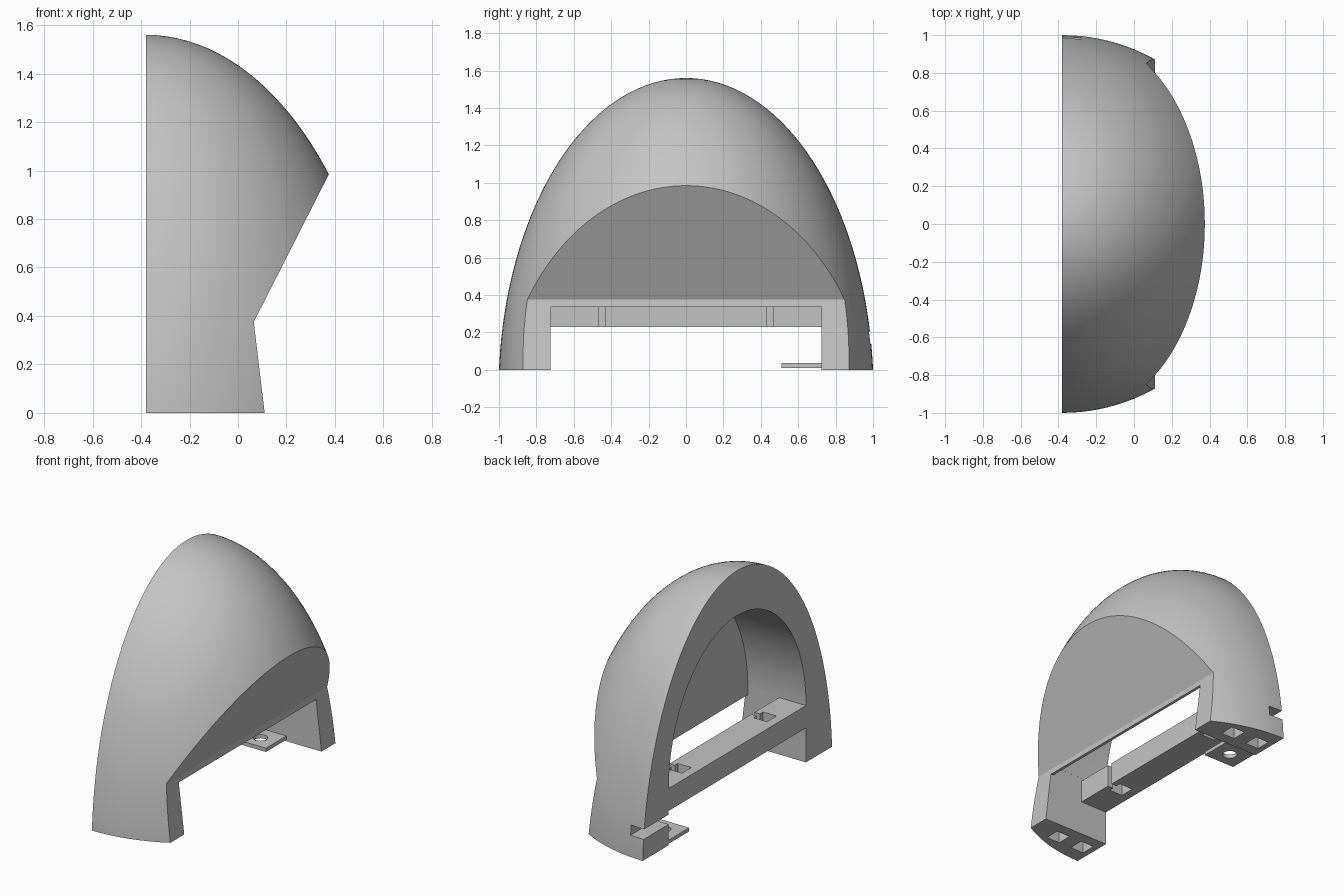
import bpy, bmesh, math
from mathutils import Matrix

cube = bpy.data.objects.get("Cube")
if cube:
    bpy.data.objects.remove(cube, do_unlink=True)

grey = bpy.data.materials.new("plain_grey")
grey.use_nodes = True
colour = (0.55, 0.55, 0.55, 1)
grey.diffuse_color = colour
grey.node_tree.nodes["Principled BSDF"].inputs["Base Color"].default_value = colour

BACK = -0.38      # flat back plane
INNER = 0.725     # half width of the opening


def make(name, bm):
    bmesh.ops.recalc_face_normals(bm, faces=bm.faces)
    mesh = bpy.data.meshes.new(name)
    bm.to_mesh(mesh)
    bm.free()
    mesh.materials.append(grey)
    obj = bpy.data.objects.new(name, mesh)
    bpy.context.collection.objects.link(obj)
    return obj


def prism(name, points, axis, lo, hi):
    """Extrude a 2D outline along x (yz outline) or y (xz outline)."""
    bm = bmesh.new()
    place = (lambda a, b: (lo, a, b)) if axis == "x" else (lambda a, b: (a, lo, b))
    face = bm.faces.new([bm.verts.new(place(a, b)) for a, b in points])
    out = bmesh.ops.extrude_face_region(bm, geom=[face])
    verts = [v for v in out["geom"] if isinstance(v, bmesh.types.BMVert)]
    step = (hi - lo, 0, 0) if axis == "x" else (0, hi - lo, 0)
    bmesh.ops.translate(bm, verts=verts, vec=step)
    return make(name, bm)


def box(name, x0, x1, y0, y1, z0, z1):
    return prism(name, [(x0, z0), (x1, z0), (x1, z1), (x0, z1)], "y", y0, y1)


def cut(target, cutter):
    cutter.hide_render = True
    mod = target.modifiers.new("cut", "BOOLEAN")
    mod.operation = "DIFFERENCE"
    mod.solver = "EXACT"
    mod.object = cutter
    bpy.context.view_layer.objects.active = target
    bpy.ops.object.modifier_apply(modifier=mod.name)
    bpy.data.objects.remove(cutter, do_unlink=True)


def smooth(obj):
    bpy.ops.object.select_all(action="DESELECT")
    obj.select_set(True)
    bpy.context.view_layer.objects.active = obj
    bpy.ops.object.shade_smooth_by_angle(angle=math.radians(25))


# Domed shell: ellipsoid trimmed flat at the base and the back
bm = bmesh.new()
bmesh.ops.create_uvsphere(bm, u_segments=128, v_segments=72, radius=1)
bmesh.ops.transform(bm, verts=bm.verts, matrix=Matrix.Translation((BACK, 0, -0.122))
                    @ Matrix.Diagonal((1.0027, 1.0027, 1.682, 1)))
for point, normal in (((0, 0, 0), (0, 0, -1)), ((BACK, 0, 0), (-1, 0, 0))):
    bmesh.ops.bisect_plane(bm, geom=bm.verts[:] + bm.edges[:] + bm.faces[:], dist=1e-5,
                           plane_co=point, plane_no=normal, clear_outer=True)
    rim = [e for e in bm.edges if e.is_boundary]
    bmesh.ops.holes_fill(bm, edges=rim, sides=0)
shell = make("domed_shell", bm)

# Slanted front face and leg ends
cut(shell, prism("front_cutter", [(0.065, 0.375), (0.685, 1.595), (1.5, 1.595),
                                  (1.5, -0.2), (0.134, -0.2)], "y", -2, 2))

# Opening between the legs, leaving the rear crossbar
cut(shell, prism("opening_cutter", [(-0.6, -0.1), (1, -0.1), (1, 0.337), (0.05, 0.337),
                                    (0.05, 0.4), (-0.18, 0.4), (-0.18, 0.23), (-0.6, 0.23)],
                 "y", -INNER, INNER))

# Arched cavity behind the slanted face
steps = 64
arch = [(INNER * math.cos(math.pi * i / steps), 0.38 + 0.88 * math.sin(math.pi * i / steps))
        for i in range(steps + 1)]
cut(shell, prism("cavity_cutter", arch, "x", -0.6, 0.05))

for side in (-1, 1):
    # Square sockets under each leg
    for x in (-0.29, -0.095):
        y = side * 0.85
        cut(shell, box("socket_cutter", x - 0.05, x + 0.05, y - 0.05, y + 0.05, -0.1, 0.11))
    # Square hole in the crossbar with a narrow slot to its front
    y = side * 0.45
    cut(shell, box("bar_hole_cutter", -0.32, -0.22, y - 0.05, y + 0.05, 0.1, 0.5))
    cut(shell, box("bar_slot_cutter", -0.23, -0.1, y - 0.017, y + 0.017, 0.1, 0.5))

# Slot through the back of one leg
cut(shell, box("leg_slot_cutter", -0.6, -0.28, 0.6, 1.2, 0.14, 0.205))
smooth(shell)

# Screw tab on the inside of that leg
tab = box("screw_tab", BACK, -0.15, 0.51, 0.76, 0.01, 0.035)
bm = bmesh.new()
bmesh.ops.create_cone(bm, cap_ends=True, segments=32, radius1=0.045, radius2=0.045, depth=0.3,
                      matrix=Matrix.Translation((-0.265, 0.615, 0)))
cut(tab, make("tab_hole_cutter", bm))
smooth(tab)
